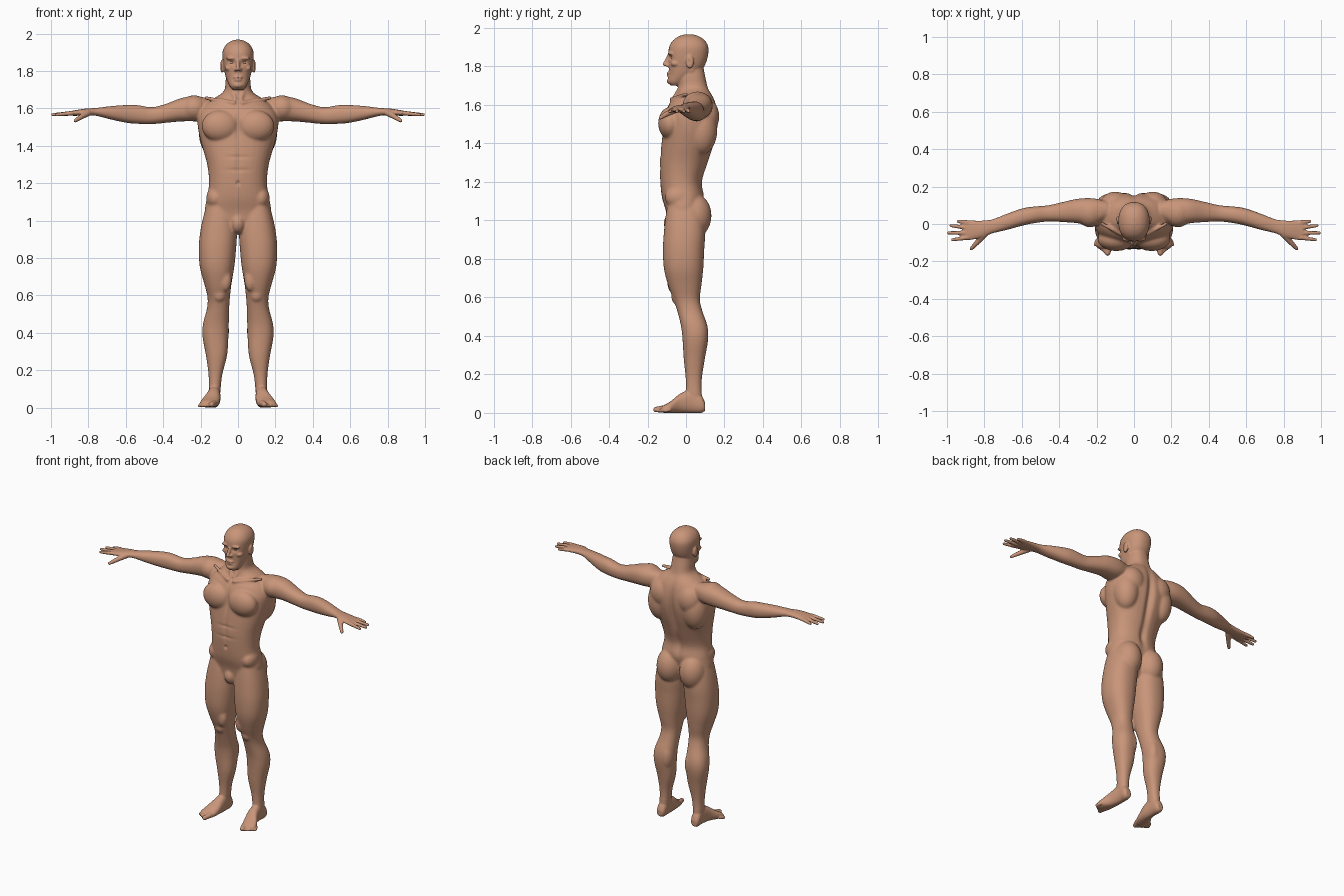
import bpy, bmesh, math
from mathutils import Vector

cube = bpy.data.objects.get("Cube")
if cube:
    bpy.data.objects.remove(cube, do_unlink=True)

skin = bpy.data.materials.new("skin")
skin.use_nodes = True
SKIN_COLOUR = (0.58, 0.30, 0.19, 1)
skin.diffuse_color = SKIN_COLOUR
for node in skin.node_tree.nodes:
    if node.type == 'BSDF_PRINCIPLED':
        node.inputs["Base Color"].default_value = SKIN_COLOUR
        node.inputs["Roughness"].default_value = 0.7

X, Y, Z = range(3)
SIDES = 32


def soft_box(c):
    return math.copysign(abs(c) ** 0.88, c)


def loft(bm, axis, rings, mirrored=True):
    """Smooth tube; each ring is (station, low u, high u, low v, high v)."""
    u, v = [i for i in range(3) if i != axis]
    last = len(rings) - 1
    fine = []
    for i in range(last):
        a, b, c, d = [Vector(rings[min(max(i + k, 0), last)]) for k in (-1, 0, 1, 2)]
        for t in (0, .25, .5, .75):
            cubic = 3 * (b - c) + d - a
            square = 2 * a - 5 * b + 4 * c - d
            fine.append(b + (c - a + (square + cubic * t) * t) * (t / 2))
    fine.append(Vector(rings[last]))
    for side in ((1, -1) if mirrored else (1,)):
        loops = []
        for f in fine:
            loop = []
            for k in range(SIDES):
                angle = math.tau * k / SIDES
                co = Vector((0, 0, 0))
                co[axis] = f[0]
                co[u] = (f[1] + f[2] + (f[2] - f[1]) * soft_box(math.cos(angle))) / 2
                co[v] = (f[3] + f[4] + (f[4] - f[3]) * soft_box(math.sin(angle))) / 2
                co.x *= side
                loop.append(bm.verts.new(co))
            loops.append(loop)
        for low, high in zip(loops, loops[1:]):
            for k in range(SIDES):
                n = (k + 1) % SIDES
                bm.faces.new((low[k], low[n], high[n], high[k]))
        bm.faces.new(loops[0])
        bm.faces.new(loops[-1])


def mirror_signs(point):
    return (1, -1) if point[0] > 0 else (1,)


def blob(bm, centre, radii):
    """Ellipsoid muscle, mirrored when it is off the centre line."""
    for side in mirror_signs(centre):
        made = bmesh.ops.create_uvsphere(bm, u_segments=24, v_segments=16, radius=1)
        for vert in made["verts"]:
            vert.co = Vector([c + r * p for c, r, p in zip(centre, radii, vert.co)])
            vert.co.x *= side


def capsule(bm, start, end, r_start, r_end):
    """Tapered round-ended rod, mirrored when it is off the centre line."""
    start, end = Vector(start), Vector(end)
    turn = (end - start).to_track_quat('Z', 'Y')
    for side in mirror_signs(end):
        made = bmesh.ops.create_uvsphere(bm, u_segments=16, v_segments=10, radius=1)
        for vert in made["verts"]:
            p, r = (end, r_end) if vert.co.z > 0.01 else (start, r_start)
            vert.co = p + turn @ (vert.co * r)
            vert.co.x *= side


def make_object(name, bm):
    bmesh.ops.recalc_face_normals(bm, faces=bm.faces)
    mesh = bpy.data.meshes.new(name)
    bm.to_mesh(mesh)
    bm.free()
    mesh.shade_smooth()
    mesh.materials.append(skin)
    obj = bpy.data.objects.new(name, mesh)
    bpy.context.collection.objects.link(obj)
    return obj


def bake(obj):
    """Replace the mesh by its modified result."""
    bpy.context.view_layer.update()
    graph = bpy.context.evaluated_depsgraph_get()
    mesh = bpy.data.meshes.new_from_object(obj.evaluated_get(graph))
    obj.modifiers.clear()
    obj.data = mesh


def smooth(obj, rounds, group=""):
    mod = obj.modifiers.new("smooth", 'SMOOTH')
    mod.factor, mod.iterations, mod.vertex_group = 0.5, rounds, group
    bake(obj)


def press(mesh, centre, radii, push):
    """Soft dent with a bell-shaped falloff."""
    for side in mirror_signs(centre):
        cx, cy, cz = centre[0] * side, centre[1], centre[2]
        move = Vector((push[0] * side, push[1], push[2]))
        for vert in mesh.vertices:
            x, y, z = vert.co
            dz = (z - cz) / radii[2]
            if abs(dz) < 2.5:
                d = dz * dz + ((x - cx) / radii[0]) ** 2 + ((y - cy) / radii[1]) ** 2
                if d < 6:
                    vert.co += move * math.exp(-d)


bm = bmesh.new()

# Torso and neck: height, half width, front, back
torso = [(.93, .05, -.06, .04), (.97, .14, -.09, .06), (1.05, .176, -.105, .075),
         (1.12, .167, -.125, .095), (1.2, .155, -.134, .085), (1.3, .165, -.137, .115),
         (1.4, .193, -.128, .148), (1.48, .212, -.118, .165), (1.55, .215, -.11, .166),
         (1.61, .185, -.085, .155), (1.65, .135, -.05, .138), (1.69, .077, -.042, .115),
         (1.75, .066, -.045, .1), (1.8, .06, -.04, .09)]
loft(bm, Z, [(z, -w, w, f, b) for z, w, f, b in torso], mirrored=False)
blob(bm, (.095, -.082, 1.505), (.1, .063, .085))      # chest
blob(bm, (.085, .043, 1.025), (.085, .09, .115))      # buttock
blob(bm, (.235, .06, 1.6), (.075, .078, .07))         # shoulder
blob(bm, (.13, .08, 1.47), (.08, .083, .13))          # side of back
blob(bm, (.1, .11, 1.54), (.08, .063, .09))           # shoulder blade
blob(bm, (.122, -.04, 1.12), (.048, .07, .06))        # hip bone
blob(bm, (0, -.07, .985), (.04, .047, .055))          # groin
capsule(bm, (.02, -.08, 1.63), (.17, .0, 1.655), .01, .012)
capsule(bm, (.014, -.06, 1.645), (.055, .03, 1.78), .01, .014)

# Legs
loft(bm, Z, [(1.12, .05, .155, -.09, .06), (1.03, .02, .183, -.105, .09),
             (.94, .006, .202, -.115, .1), (.85, .01, .21, -.12, .095),
             (.75, .02, .204, -.115, .09), (.66, .035, .18, -.092, .08),
             (.59, .043, .163, -.066, .072), (.53, .047, .166, -.046, .085),
             (.45, .049, .187, -.026, .112), (.38, .051, .19, -.018, .115),
             (.28, .058, .172, -.012, .098), (.18, .083, .158, -.002, .083),
             (.1, .093, .156, 0, .082), (.03, .098, .154, .01, .088)])
blob(bm, (.1, -.05, .6), (.033, .026, .036))          # kneecap
blob(bm, (.066, -.068, .68), (.032, .03, .06))        # inner thigh
blob(bm, (.088, .062, .41), (.04, .053, .09))         # calf

# Feet and toes
loft(bm, Y, [(.1, .108, .148, .012, .05), (.08, .098, .157, 0, .09),
             (.03, .095, .158, 0, .12), (-.03, .094, .17, 0, .1),
             (-.08, .1, .197, 0, .06), (-.115, .111, .203, 0, .04),
             (-.13, .118, .185, .004, .03)])
for i in range(5):
    t = i / 4
    r = .017 if i == 0 else .012 - .002 * t
    capsule(bm, (.128 + .068 * t, -.115 + .03 * t, r + .006),
            (.141 + .066 * t, -.155 + .045 * t, r), r, r * .9)

# Arms
loft(bm, X, [(.14, .03, .12, 1.55, 1.65), (.22, -.01, .138, 1.532, 1.664),
             (.3, .004, .135, 1.53, 1.656), (.38, .01, .118, 1.523, 1.626),
             (.46, .013, .1, 1.515, 1.606), (.54, .003, .093, 1.517, 1.618),
             (.6, -.01, .083, 1.523, 1.618), (.68, -.032, .055, 1.54, 1.612),
             (.76, -.052, .025, 1.56, 1.602), (.82, -.074, .018, 1.561, 1.598),
             (.88, -.086, .02, 1.56, 1.588), (.905, -.08, .018, 1.563, 1.584)])

# Fingers: base depth, tip reach, tip depth
for base, reach, tip in ((.008, .94, .014), (-.02, .978, -.009),
                         (-.048, .991, -.047), (-.073, .97, -.084)):
    capsule(bm, (.89, base, 1.574), (reach, tip, 1.566), .0125, .009)
capsule(bm, (.8, -.055, 1.576), (.842, -.102, 1.552), .018, .014)
capsule(bm, (.842, -.102, 1.552), (.87, -.132, 1.534), .014, .01)

# Head
head = [(1.7, .028, -.078, -.03), (1.72, .045, -.094, 0), (1.76, .063, -.089, .06),
        (1.8, .073, -.09, .095), (1.85, .081, -.092, .113), (1.9, .083, -.088, .116),
        (1.935, .068, -.068, .098), (1.957, .042, -.037, .067), (1.967, .013, -.004, .034)]
loft(bm, Z, [(z, -w, w, f, b) for z, w, f, b in head], mirrored=False)
capsule(bm, (0, -.09, 1.855), (0, -.109, 1.812), .009, .012)   # nose
blob(bm, (.012, -.097, 1.807), (.01, .011, .009))              # nostril
blob(bm, (.034, -.078, 1.867), (.03, .017, .009))              # brow
blob(bm, (.05, -.055, 1.815), (.022, .024, .016))              # cheekbone
blob(bm, (0, -.088, 1.766), (.025, .013, .006))                # upper lip
blob(bm, (0, -.087, 1.751), (.021, .013, .006))                # lower lip
blob(bm, (0, -.084, 1.724), (.026, .016, .015))                # chin
blob(bm, (.085, .02, 1.824), (.011, .021, .035))               # ear

# Fuse everything into one skin
body = make_object("body", bm)
remesh = body.modifiers.new("fuse", 'REMESH')
remesh.mode, remesh.voxel_size, remesh.use_smooth_shade = 'VOXEL', 0.005, True
bake(body)

# Blend the muscles, keeping head, hands and feet crisp
broad = body.vertex_groups.new(name="broad_forms")
broad.add([v.index for v in body.data.vertices
           if .12 < v.co.z < 1.69 and abs(v.co.x) < .77], 1.0, 'REPLACE')
smooth(body, 24, "broad_forms")

# Sculpted hollows
mesh = body.data
press(mesh, (0, .16, 1.43), (.022, .1, .17), (0, -.024, 0))       # spine
press(mesh, (0, .09, 1.2), (.022, .06, .08), (0, -.013, 0))       # small of back
press(mesh, (0, -.13, 1.5), (.012, .06, .08), (0, .01, 0))        # breastbone
press(mesh, (0, -.135, 1.31), (.011, .04, .08), (0, .006, 0))     # belly line
press(mesh, (0, -.13, 1.2), (.008, .03, .01), (0, .012, 0))       # navel
for height in (1.27, 1.34):
    press(mesh, (0, -.14, height), (.06, .04, .009), (0, .004, 0))
press(mesh, (.032, -.088, 1.845), (.018, .03, .012), (0, .012, 0))   # eye socket
press(mesh, (.096, .016, 1.824), (.02, .009, .016), (-.006, 0, 0))   # ear hollow
smooth(body, 3)
body.data.shade_smooth()
if not body.data.materials:
    body.data.materials.append(skin)

# Eyes
bm = bmesh.new()
blob(bm, (.032, -.065, 1.845), (.015, .013, .01))
make_object("eyes", bm)
